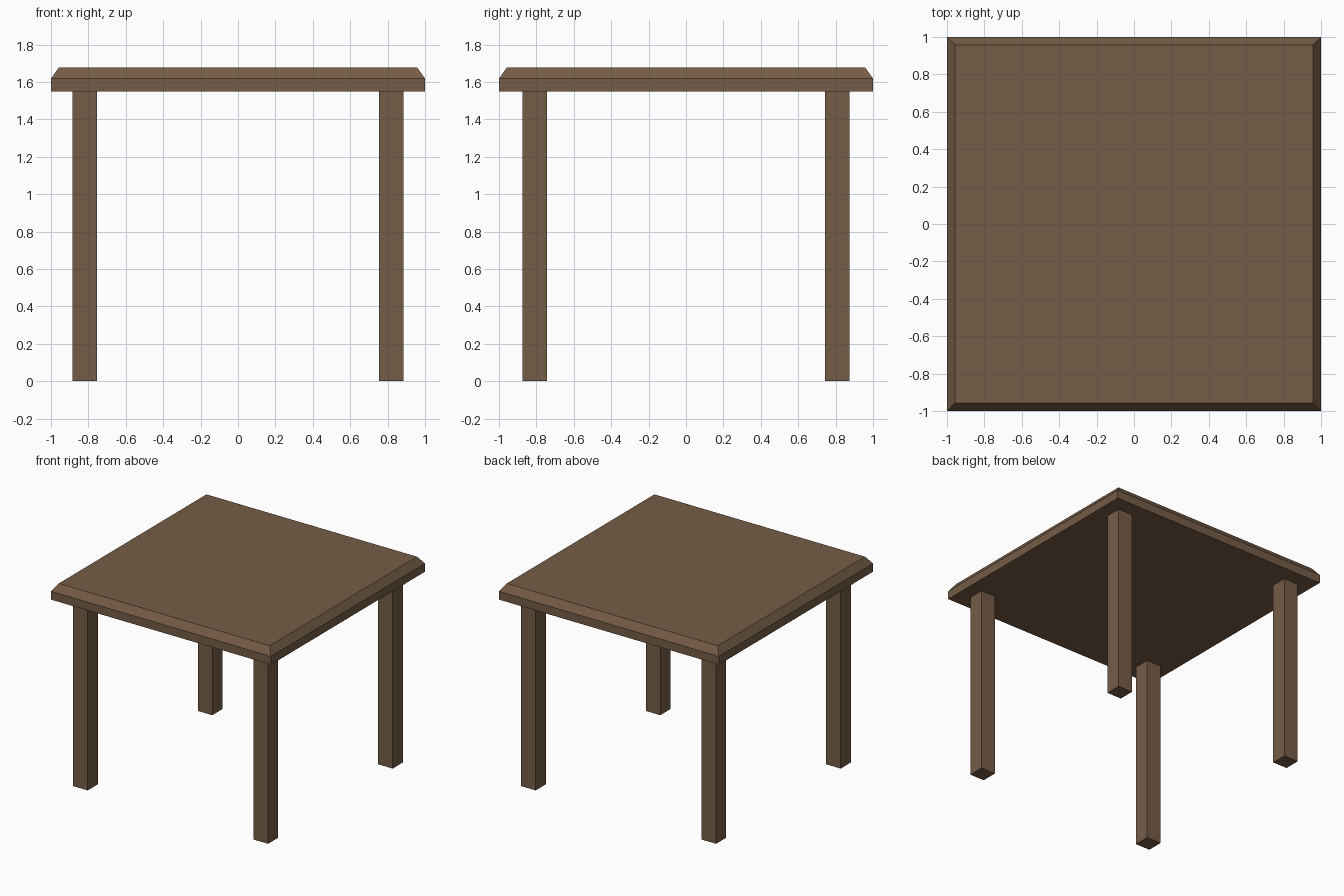
import bpy, bmesh
from mathutils import Matrix, Vector

if "Cube" in bpy.data.objects:
    bpy.data.objects.remove(bpy.data.objects["Cube"])

wood = bpy.data.materials.new("brown wood")
wood.diffuse_color = (0.178, 0.107, 0.061, 1)
wood.use_nodes = True
wood.node_tree.nodes["Principled BSDF"].inputs["Base Color"].default_value = wood.diffuse_color


def add_box(name, lo, hi, top_inset=0.0):
    """Box from corner lo to corner hi; top_inset draws the top face inwards."""
    lo, hi = Vector(lo), Vector(hi)
    bm = bmesh.new()
    bmesh.ops.create_cube(bm, size=1)
    bmesh.ops.transform(bm, verts=bm.verts,
                        matrix=Matrix.Translation((lo + hi) / 2) @ Matrix.Diagonal((*(hi - lo), 1)))
    if top_inset:
        # sloped border: raise a smaller copy of the top face
        top = max(bm.faces, key=lambda f: f.calc_center_median().z)
        bmesh.ops.inset_region(bm, faces=[top], thickness=top_inset, depth=0)
        for v in top.verts:
            v.co.z += top_inset
    mesh = bpy.data.meshes.new(name)
    bm.to_mesh(mesh)
    bm.free()
    mesh.materials.append(wood)
    obj = bpy.data.objects.new(name, mesh)
    bpy.context.collection.objects.link(obj)


# table top with chamfered upper edge
add_box("table_top", (-1, -1, 1.55), (1, 1, 1.618), top_inset=0.06)

# four square legs
half, leg_x, leg_y = 0.066, 0.82, 0.809
for side, sx in (("left", -1), ("right", 1)):
    for end, sy in (("front", -1), ("back", 1)):
        x, y = sx * leg_x, sy * leg_y
        add_box(f"{end}_{side}_leg", (x - half, y - half, 0), (x + half, y + half, 1.55))
